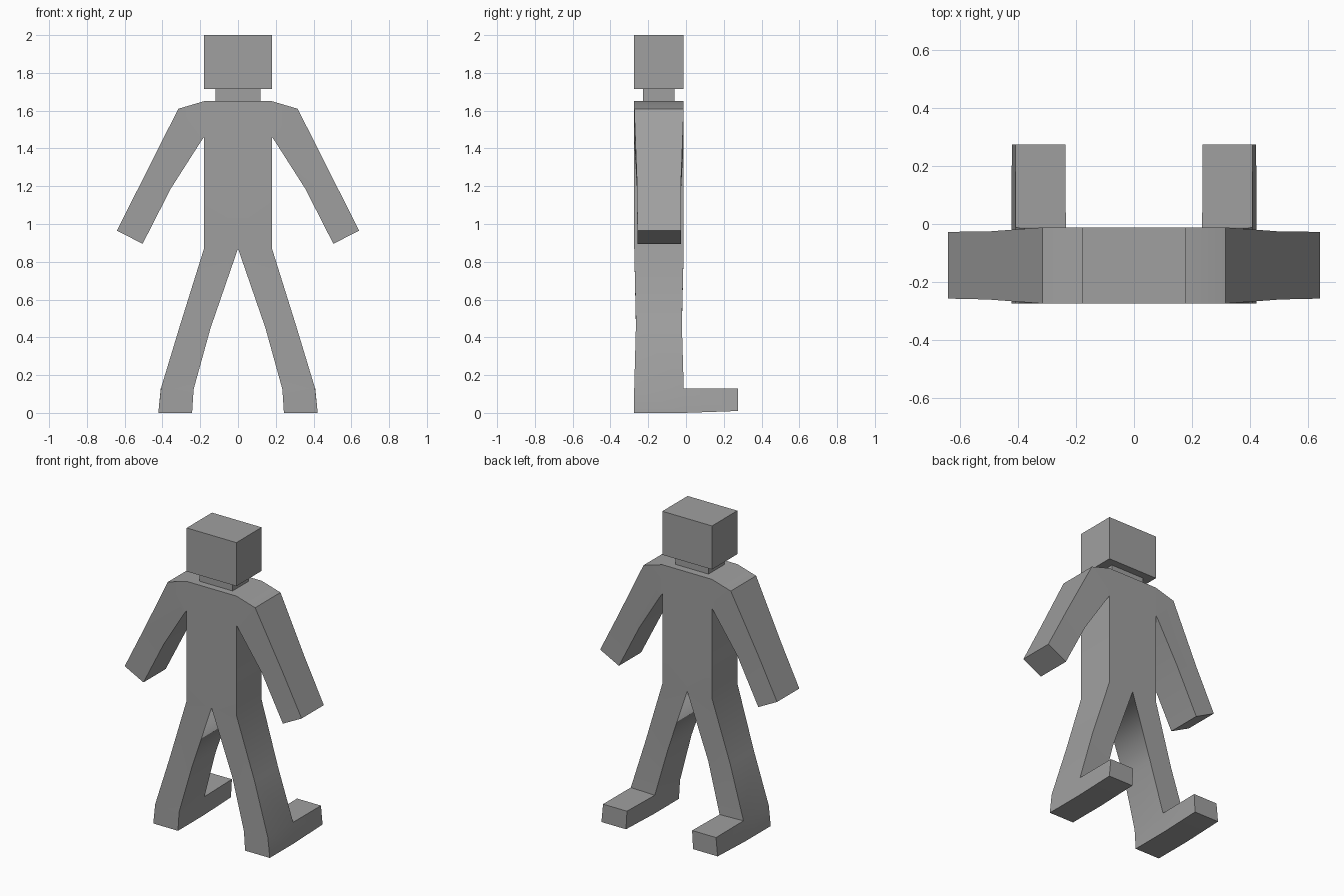
import bpy
import bmesh
import math

cube = bpy.data.objects.get("Cube")
if cube:
    bpy.data.objects.remove(cube, do_unlink=True)

grey = bpy.data.materials.new("plain grey")
grey.use_nodes = True
COLOUR = (0.35, 0.35, 0.35, 1)
grey.diffuse_color = COLOUR
grey.node_tree.nodes["Principled BSDF"].inputs["Base Color"].default_value = COLOUR

FRONT, BACK = -0.274, -0.012


def finish(bm, name):
    """Weld, orient and link a mesh as a named grey object."""
    bmesh.ops.remove_doubles(bm, verts=bm.verts, dist=0.0005)
    bmesh.ops.recalc_face_normals(bm, faces=bm.faces)
    mesh = bpy.data.meshes.new(name)
    bm.to_mesh(mesh)
    bm.free()
    mesh.materials.append(grey)
    obj = bpy.data.objects.new(name, mesh)
    bpy.context.collection.objects.link(obj)
    return obj


def box(name, half_width, y0, y1, z0, z1):
    bm = bmesh.new()
    bmesh.ops.create_cube(bm, size=1)
    for v in bm.verts:
        v.co = (v.co.x * 2 * half_width,
                (y0 + y1) / 2 + v.co.y * (y1 - y0),
                (z0 + z1) / 2 + v.co.z * (z1 - z0))
    return finish(bm, name)


def ring(a, b, y0=FRONT, y1=BACK):
    """Four corners from two (x, z) points: front a, front b, back b, back a."""
    return [(a[0], y0, a[1]), (b[0], y0, b[1]), (b[0], y1, b[1]), (a[0], y1, a[1])]


def face(bm, points):
    bm.faces.new([bm.verts.new(p) for p in points])


def strip(bm, rings, skip=(), cap=True):
    """Join successive rings, leaving out the listed (segment, side) faces."""
    for s, (r, q) in enumerate(zip(rings, rings[1:])):
        for i in range(4):
            if (s, i) not in skip:
                j = (i + 1) % 4
                face(bm, [r[i], r[j], q[j], q[i]])
    if cap:
        face(bm, rings[-1])


# Left half of the body, welded into one skin
bm = bmesh.new()

# Torso: open at the centre line, the armhole and the hip
torso = [ring((0, z), (0.18, z)) for z in (0.87, 1.46, 1.65)]
strip(bm, torso, skip={(0, 3), (1, 3), (1, 1)})

# Arm: armhole, shoulder, elbow, hand
strip(bm, [
    ring((0.18, 1.46), (0.18, 1.65)),
    ring((0.197, 1.436), (0.316, 1.61)),
    ring((0.356, 1.187), (0.505, 1.235), -0.260, -0.026),
    ring((0.505, 0.895), (0.641, 0.965), -0.257, -0.027),
])

# Leg: hip, knee, ankle, sole, with the heel's back left open for the foot
ankle = ring((0.235, 0.125), (0.408, 0.13))
sole = ring((0.243, 0), (0.422, 0))
strip(bm, [
    ring((0, 0.87), (0.18, 0.87)),
    ring((0.145, 0.45), (0.305, 0.47), -0.265, -0.022),
    ankle,
    sole,
], skip={(2, 2)})

# Foot
heel = [ankle[3], ankle[2], sole[2], sole[3]]
toe = [(0.236, 0.274, 0.13), (0.409, 0.274, 0.13),
       (0.421, 0.274, 0.01), (0.243, 0.274, 0.01)]
strip(bm, [heel, toe])

body = finish(bm, "body")
mirror = body.modifiers.new("mirror", "MIRROR")
mirror.use_clip = True
mirror.merge_threshold = 0.001

# Neck and head
neck = box("neck", 0.12, -0.228, -0.061, 1.65, 1.715)
head = box("head", 0.18, FRONT, BACK, 1.715, 2.0)

# Soft shading across the shallow limb bends, crisp elsewhere
bpy.ops.object.select_all(action="DESELECT")
body.select_set(True)
bpy.context.view_layer.objects.active = body
bpy.ops.object.shade_smooth_by_angle(angle=math.radians(30))
